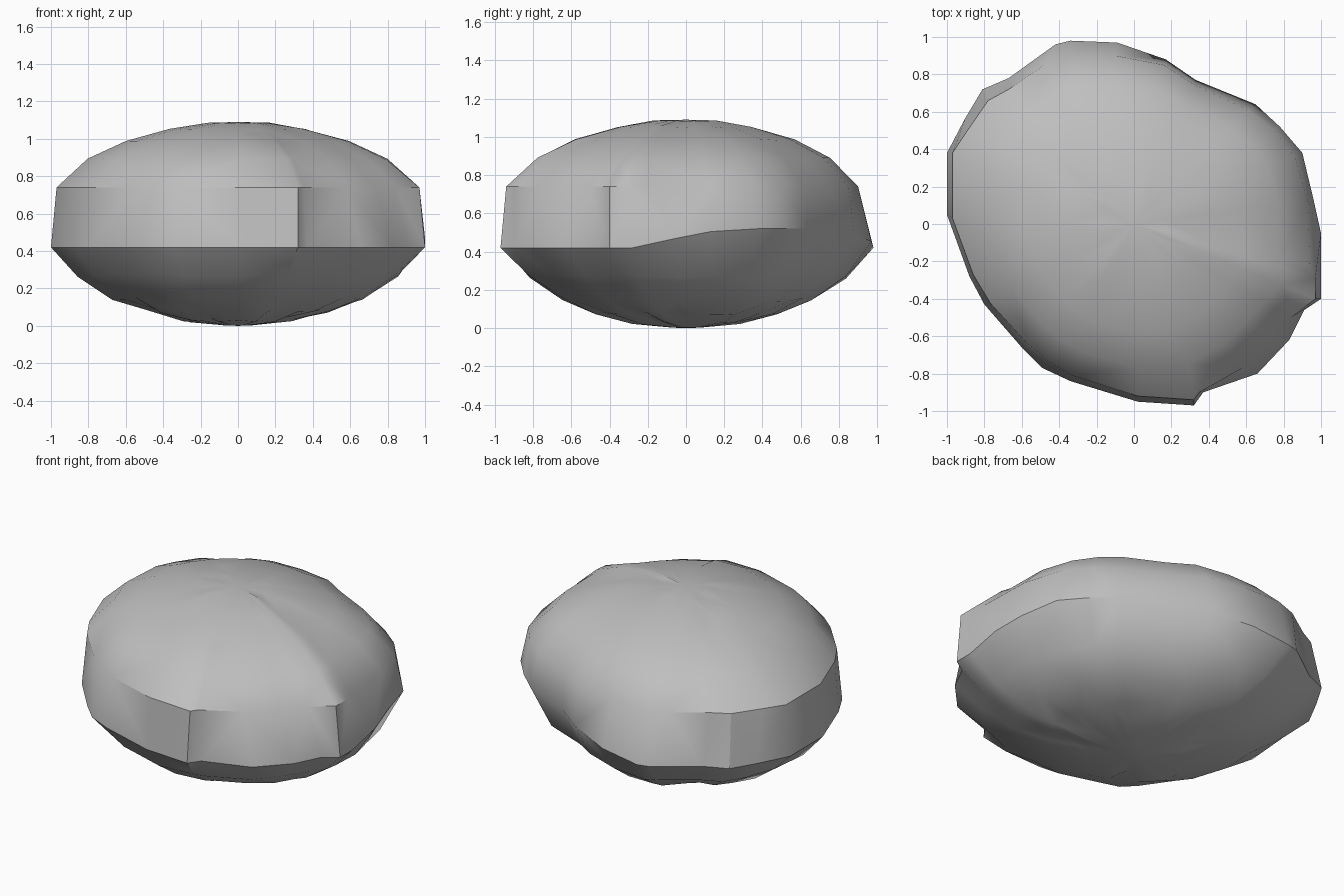
import bpy, bmesh, math, random
from mathutils import Vector

if "Cube" in bpy.data.objects:
    bpy.data.objects.remove(bpy.data.objects["Cube"])

random.seed(4)

# Rock outline: widest girdle (x, y) and the shoulder above it (x, y)
OUTLINE = [
    (0.02, -0.95, 0.02, -0.92), (0.32, -0.97, 0.32, -0.94),
    (0.37, -0.90, 0.35, -0.90), (0.66, -0.80, 0.58, -0.77),
    (0.83, -0.62, 0.73, -0.62), (0.91, -0.46, 0.84, -0.50),
    (1.00, -0.40, 0.97, -0.40), (1.00, -0.28, 0.97, -0.29),
    (1.00, -0.05, 0.94, -0.22), (0.96, 0.13, 0.93, 0.12),
    (0.90, 0.38, 0.86, 0.36), (0.78, 0.52, 0.75, 0.50),
    (0.65, 0.64, 0.61, 0.61), (0.33, 0.77, 0.33, 0.74),
    (0.17, 0.88, 0.16, 0.85), (-0.09, 0.97, -0.10, 0.90),
    (-0.34, 0.98, -0.34, 0.90), (-0.42, 0.96, -0.48, 0.85),
    (-0.67, 0.78, -0.67, 0.72), (-0.81, 0.72, -0.78, 0.66),
    (-0.90, 0.57, -0.89, 0.50), (-1.00, 0.38, -0.97, 0.38),
    (-1.00, 0.05, -0.97, 0.03), (-0.88, -0.28, -0.86, -0.27),
    (-0.80, -0.43, -0.77, -0.42), (-0.60, -0.66, -0.57, -0.64),
    (-0.49, -0.77, -0.46, -0.73), (-0.34, -0.84, -0.33, -0.81),
]
GIRDLE = [Vector(p[:2]) for p in OUTLINE]
SHOULDER = [Vector(p[2:]) for p in OUTLINE]

# Rings as (scale, height, rounding toward a circle)
LOWER = [(0.08, 0.003, 0.6), (0.30, 0.03, 0.5), (0.50, 0.08, 0.4),
         (0.68, 0.15, 0.25), (0.86, 0.27, 0.1)]
UPPER = [(0.83, 0.89, 0.15), (0.62, 0.985, 0.3), (0.38, 1.05, 0.5),
         (0.18, 1.083, 0.6)]


def girdle_height(p):
    # the girdle rises and softens toward the back right
    return 0.42 + 0.10 * max(0.0, min(1.0, (p.x + p.y - 0.75) * 2.5))


def ring(bm, outline, scale, z, rounding, jitter):
    verts = []
    for p in outline:
        q = p.lerp(p.normalized() * 0.96, rounding) * scale
        dz = random.uniform(-jitter, jitter)
        verts.append(bm.verts.new((q.x, q.y, z + dz)))
    return verts


bm = bmesh.new()
rings = [ring(bm, GIRDLE, s, z, r, 0.012 if s > 0.2 else 0.0) for s, z, r in LOWER]
rings.append([bm.verts.new((p.x, p.y, girdle_height(p))) for p in GIRDLE])
rings.append([bm.verts.new((p.x, p.y, 0.74)) for p in SHOULDER])
rings += [ring(bm, SHOULDER, s, z, r, 0.004) for s, z, r in UPPER]

# Skin between rings, with alternating diagonals for a faceted stone
n = len(OUTLINE)
for k, (a, b) in enumerate(zip(rings, rings[1:])):
    for i in range(n):
        j = (i + 1) % n
        if (i + k) % 2:
            bm.faces.new((a[i], a[j], b[j]))
            bm.faces.new((a[i], b[j], b[i]))
        else:
            bm.faces.new((a[i], a[j], b[i]))
            bm.faces.new((a[j], b[j], b[i]))

# Close the bottom and crown
base = bm.verts.new((0, 0, 0))
crown = bm.verts.new((0, 0, 1.09))
for i in range(n):
    j = (i + 1) % n
    bm.faces.new((base, rings[0][j], rings[0][i]))
    bm.faces.new((crown, rings[-1][i], rings[-1][j]))
bmesh.ops.recalc_face_normals(bm, faces=bm.faces)

mesh = bpy.data.meshes.new("rock")
bm.to_mesh(mesh)
bm.free()
rock = bpy.data.objects.new("rock", mesh)
bpy.context.collection.objects.link(rock)

stone = bpy.data.materials.new("stone_grey")
stone.diffuse_color = (0.52, 0.52, 0.52, 1)
stone.use_nodes = True
stone.node_tree.nodes["Principled BSDF"].inputs["Base Color"].default_value = stone.diffuse_color
mesh.materials.append(stone)

bpy.context.view_layer.objects.active = rock
rock.select_set(True)
bpy.ops.object.shade_smooth_by_angle(angle=math.radians(35))
